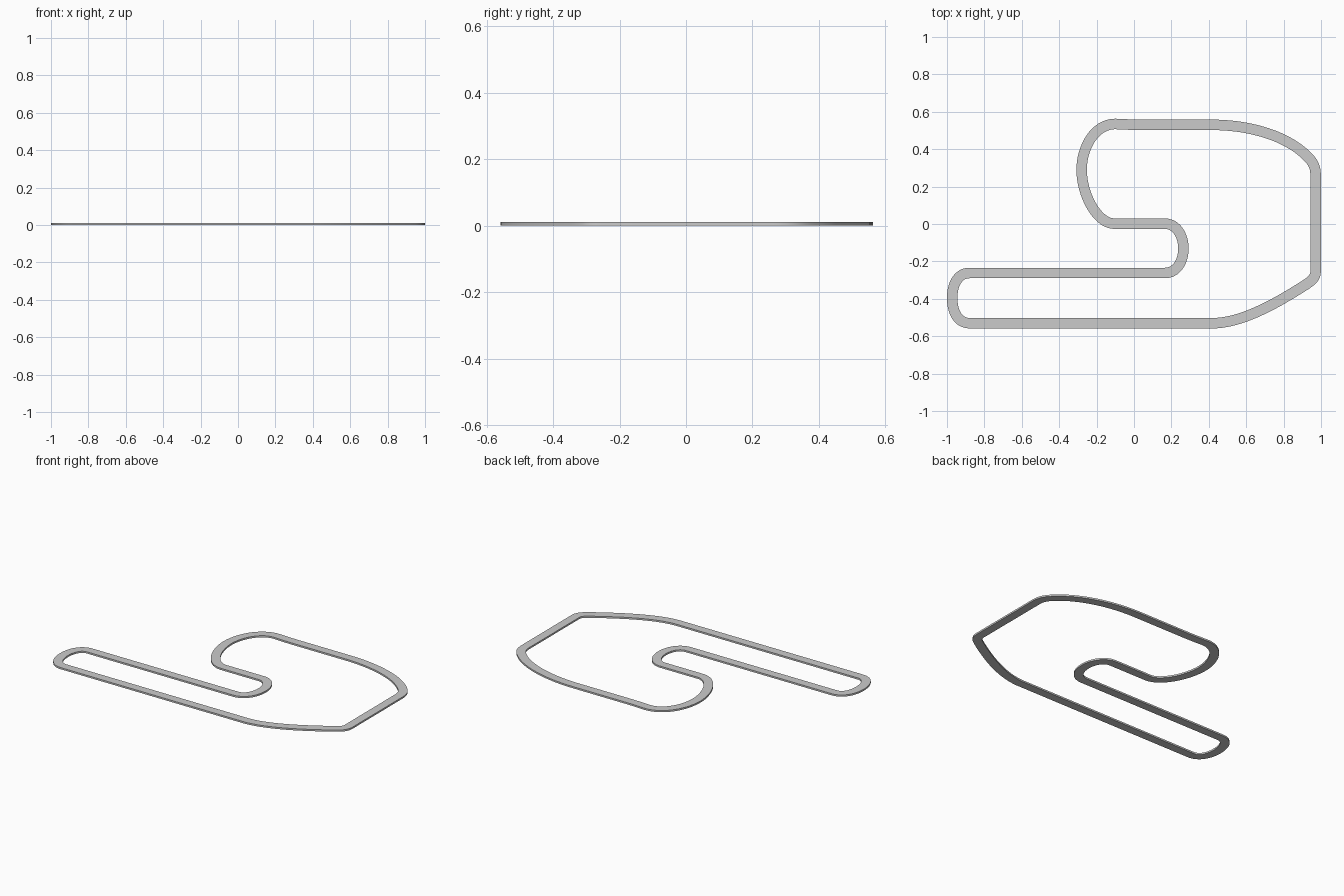
import bpy, bmesh
from mathutils import Vector
from mathutils.geometry import interpolate_bezier

if "Cube" in bpy.data.objects:
    bpy.data.objects.remove(bpy.data.objects["Cube"])

HALF_W, HEIGHT, STEPS = 0.028, 0.011, 16

# Centre line knots: (point, incoming handle offset, outgoing handle offset)
KNOTS = [
    ((-0.88, -0.530), (-0.06, 0.00), (0, 0)),        # start of the bottom straight
    ((0.44, -0.530), (0, 0), (0.16, 0.01)),
    ((0.90, -0.336), (-0.12, -0.075), (0.05, 0.032)),  # lower right bend
    ((0.971, -0.25), (0, -0.04), (0, 0)),
    ((0.971, 0.26), (0, 0), (0, 0.06)),              # right straight
    ((0.90, 0.386), (0.045, -0.04), (-0.12, 0.10)),  # upper right bend
    ((0.42, 0.530), (0.17, 0.00), (0, 0)),
    ((0.05, 0.530), (0, 0), (-0.05, 0.0)),           # top straight
    ((-0.10, 0.535), (0.04, -0.002), (-0.11, 0.00)),
    ((-0.280, 0.29), (0, 0.12), (0, -0.13)),         # big left loop
    ((-0.11, 0.002), (-0.09, 0.005), (0, 0)),
    ((0.165, 0.002), (0, 0), (0.06, 0.00)),
    ((0.264, -0.13), (0, 0.07), (0, -0.075)),        # small hairpin
    ((0.165, -0.262), (0.06, 0), (0, 0)),
    ((-0.88, -0.262), (0, 0), (-0.06, 0.00)),        # inner straight
    ((-0.972, -0.396), (0, 0.075), (0, -0.075)),     # left hairpin
]


def straight(a, b):
    return a[2] == (0, 0) and b[1] == (0, 0)


# Sample the closed centre line
path = []
for a, b in zip(KNOTS, KNOTS[1:] + KNOTS[:1]):
    p, q = Vector(a[0]), Vector(b[0])
    n = 4 if straight(a, b) else STEPS
    if straight(a, b):
        path += [p.lerp(q, i / n) for i in range(n)]
    else:
        path += interpolate_bezier(p, p + Vector(a[2]), q + Vector(b[1]), q, n + 1)[:-1]
path = [Vector((p[0], p[1])) for p in path]

# Sweep a flat rectangular section along it
bm = bmesh.new()
rings = []
for i, p in enumerate(path):
    t = (path[(i + 1) % len(path)] - p).normalized() + (p - path[i - 1]).normalized()
    side = Vector((-t.y, t.x)).normalized() * HALF_W
    rings.append([bm.verts.new((p.x + s * side.x, p.y + s * side.y, z))
                  for s, z in ((-1, 0), (1, 0), (1, HEIGHT), (-1, HEIGHT))])
for i, r in enumerate(rings):
    nxt = rings[(i + 1) % len(rings)]
    for k in range(4):
        bm.faces.new((r[k], r[(k + 1) % 4], nxt[(k + 1) % 4], nxt[k]))
bmesh.ops.recalc_face_normals(bm, faces=bm.faces)

mesh = bpy.data.meshes.new("race_track")
bm.to_mesh(mesh)
bm.free()
track = bpy.data.objects.new("race_track", mesh)
bpy.context.collection.objects.link(track)
bpy.context.view_layer.objects.active = track
track.select_set(True)
bpy.ops.object.shade_smooth_by_angle()
